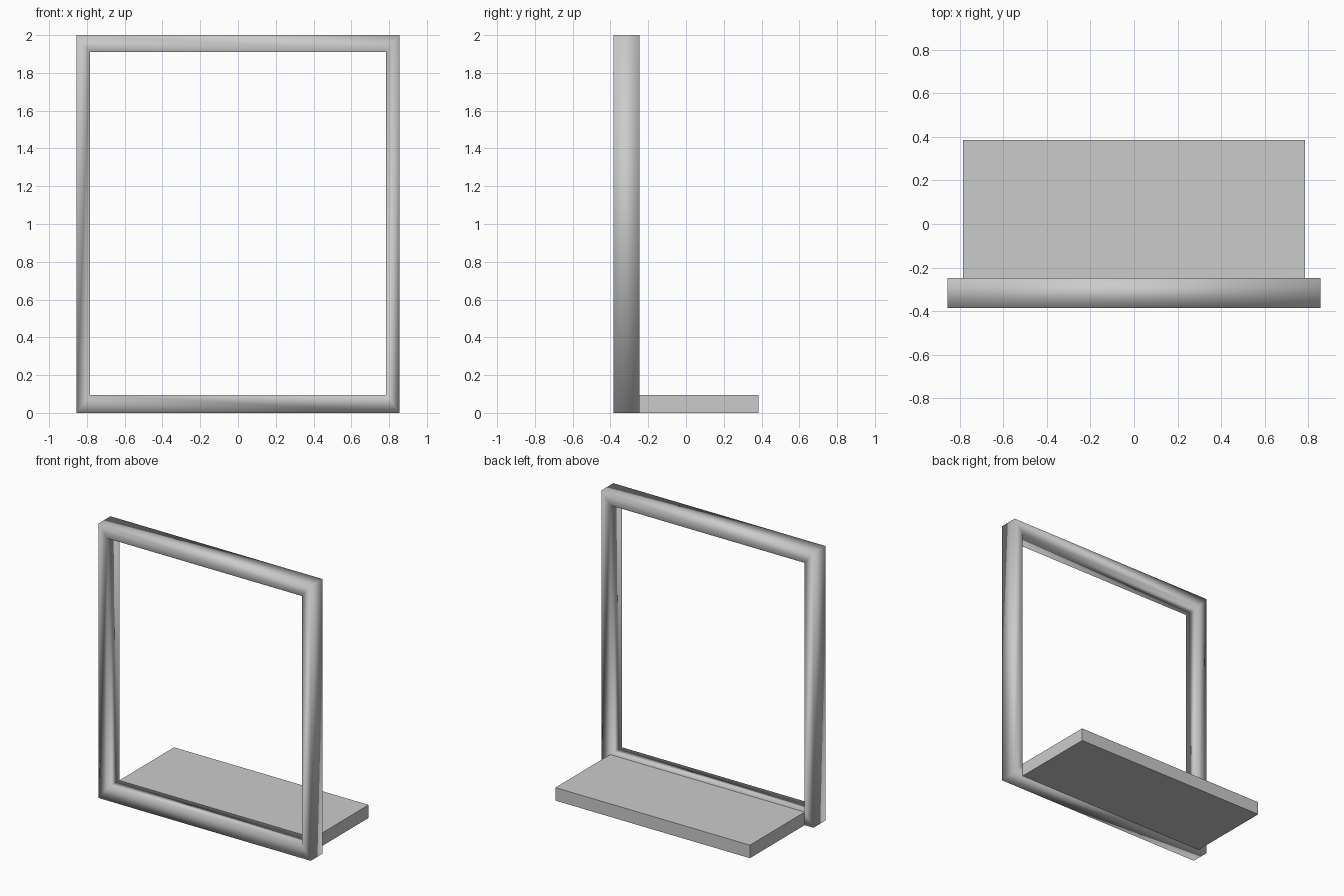
import bpy, bmesh

if "Cube" in bpy.data.objects:
    bpy.data.objects.remove(bpy.data.objects["Cube"])

Y_FRONT, Y_JOIN, Y_BACK = -0.384, -0.247, 0.384
HALF_W, HALF_IN = 0.855, 0.784
Z_SILL, Z_HEAD, Z_TOP = 0.095, 1.91, 2.0


def make_object(name, bm, smooth=False):
    bmesh.ops.recalc_face_normals(bm, faces=bm.faces)
    for f in bm.faces:
        f.smooth = smooth
    mesh = bpy.data.meshes.new(name)
    bm.to_mesh(mesh)
    bm.free()
    obj = bpy.data.objects.new(name, mesh)
    bpy.context.collection.objects.link(obj)
    return obj


def rect(bm, half, z0, z1, y):
    return [bm.verts.new((x, y, z)) for x, z in
            ((-half, z0), (half, z0), (half, z1), (-half, z1))]


# Upright frame: four rectangular loops bridged into a mitred, smooth-shaded ring
bm = bmesh.new()
loops = [rect(bm, HALF_W, 0, Z_TOP, Y_FRONT),
         rect(bm, HALF_W, 0, Z_TOP, Y_JOIN),
         rect(bm, HALF_IN, Z_SILL, Z_HEAD, Y_JOIN),
         rect(bm, HALF_IN, Z_SILL, Z_HEAD, Y_FRONT)]
for i in range(4):
    a, b = loops[i], loops[(i + 1) % 4]
    for j in range(4):
        k = (j + 1) % 4
        bm.faces.new((a[j], a[k], b[k], b[j]))
make_object("upright_frame", bm, smooth=True)

# Flat base slab behind the frame
bm = bmesh.new()
bmesh.ops.create_cube(bm, size=1)
bmesh.ops.scale(bm, vec=(2 * HALF_IN, Y_BACK - Y_JOIN, Z_SILL), verts=bm.verts)
bmesh.ops.translate(bm, vec=(0, (Y_BACK + Y_JOIN) / 2, Z_SILL / 2), verts=bm.verts)
make_object("base_slab", bm)
